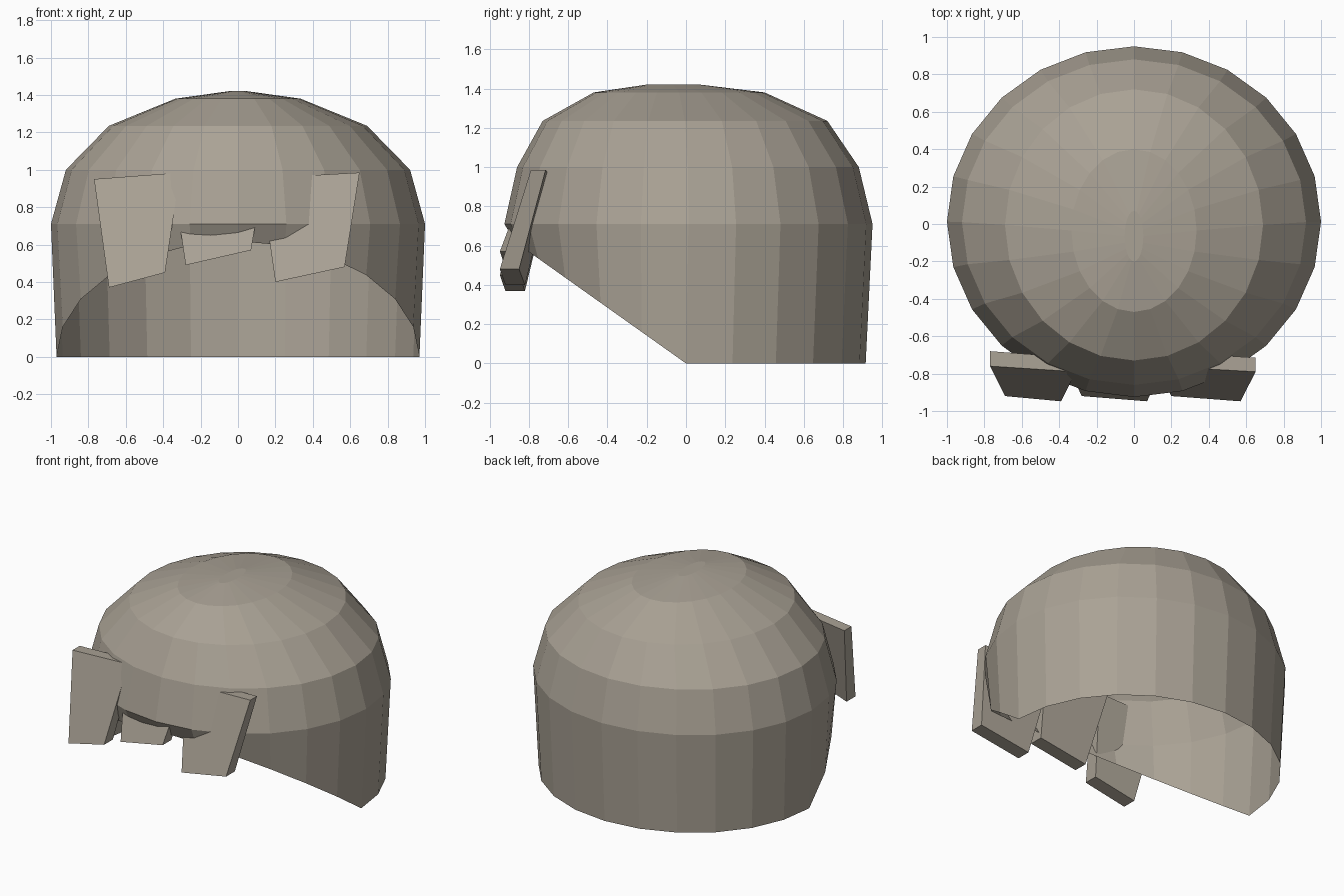
import bpy, math

if "Cube" in bpy.data.objects:
    bpy.data.objects.remove(bpy.data.objects["Cube"])

SEG = 24

stone = bpy.data.materials.new("warm grey")
stone.diffuse_color = (0.40, 0.36, 0.30, 1)
stone.use_nodes = True
stone.node_tree.nodes["Principled BSDF"].inputs["Base Color"].default_value = stone.diffuse_color


def add_mesh(name, verts, faces):
    me = bpy.data.meshes.new(name)
    me.from_pydata(verts, [], faces)
    me.materials.append(stone)
    ob = bpy.data.objects.new(name, me)
    bpy.context.collection.objects.link(ob)
    return ob


def ring(rx, front, back, z):
    """Elliptical ring between a front and a back y."""
    cy, ry = (front + back) / 2, (back - front) / 2
    return [(rx * math.sin(a), cy + ry * math.cos(a), z)
            for a in (2 * math.pi * i / SEG for i in range(SEG))]


# Open dome shell: the bottom rim rises along a slope towards the front
rim = [(x, y if y < 0 else y * 0.915 / 0.87, max(0, -0.71 * y))
       for x, y, z in ring(0.97, -0.87, 0.87, 0)]
rings = [rim,
         ring(1.00, -0.925, 0.95, 0.71),
         ring(0.92, -0.86, 0.88, 1.00),
         ring(0.69, -0.73, 0.72, 1.235),
         ring(0.335, -0.47, 0.40, 1.38),
         ring(0.05, -0.20, 0.07, 1.42)]
verts = [v for r in rings for v in r]
faces = []
for k in range(len(rings) - 1):
    for i in range(SEG):
        j = (i + 1) % SEG
        a, b = k * SEG, (k + 1) * SEG
        faces.append((a + j, a + i, b + i, b + j))
top = (len(rings) - 1) * SEG
faces.append(tuple(range(top + SEG - 1, top - 1, -1)))
add_mesh("dome_shell", verts, faces)


# Tilted flared slabs along the front edge
def slab(name, bl, br, tr, tl):
    """Corners are (x, z) as seen from the front, anticlockwise."""
    fy = (-0.92, -0.948, -0.79, -0.76)     # front face depth per corner
    by = (-0.82, -0.85, -0.715, -0.68)     # back face depth per corner
    c = (bl, br, tr, tl)
    v = [(x, y, z) for (x, z), y in zip(c, fy)]
    v += [(x, y, z) for (x, z), y in zip(c, by)]
    f = [(0, 1, 2, 3), (7, 6, 5, 4)]
    f += [(i, i + 4, (i + 1) % 4 + 4, (i + 1) % 4) for i in range(4)]
    add_mesh(name, v, f)


slab("left_slab", (-0.69, 0.37), (-0.39, 0.45), (-0.31, 0.985), (-0.77, 0.95))
slab("middle_slab", (-0.28, 0.49), (0.07, 0.57), (0.14, 0.99), (-0.35, 0.97))
slab("right_slab", (0.20, 0.40), (0.57, 0.48), (0.65, 0.985), (0.12, 0.955))
